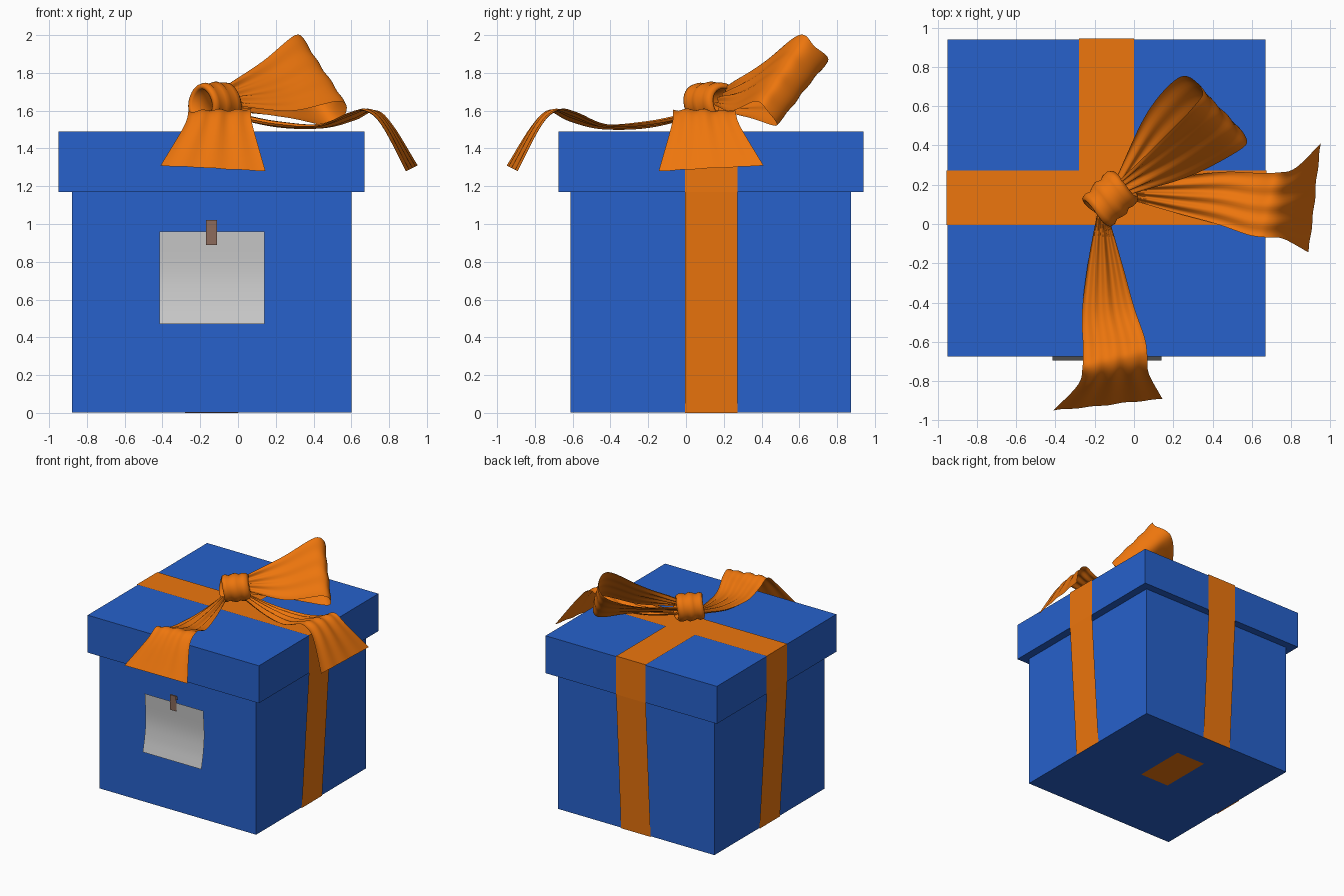
import bpy, bmesh, math
from mathutils import Vector, Matrix

if "Cube" in bpy.data.objects:
    bpy.data.objects.remove(bpy.data.objects["Cube"])


def material(name, color):
    m = bpy.data.materials.new(name)
    m.diffuse_color = (*color, 1)
    m.use_nodes = True
    m.node_tree.nodes["Principled BSDF"].inputs["Base Color"].default_value = m.diffuse_color
    return m


BLUE = material("blue_card", (0.02, 0.12, 0.6))
ORANGE = material("orange_ribbon", (0.85, 0.18, 0.004))
BROWN = material("brown_tape", (0.27, 0.15, 0.11))


def add(name, verts, faces, mat=None, smooth=False):
    me = bpy.data.meshes.new(name)
    me.from_pydata(verts, [], faces)
    if mat:
        me.materials.append(mat)
    ob = bpy.data.objects.new(name, me)
    bpy.context.collection.objects.link(ob)
    for p in me.polygons:
        p.use_smooth = smooth
    return ob


def box(name, lo, hi, mat):
    bm = bmesh.new()
    bmesh.ops.create_cube(bm, size=1)
    lo, hi = Vector(lo), Vector(hi)
    for v in bm.verts:
        v.co = Vector([(lo[i] + hi[i]) / 2 + v.co[i] * (hi[i] - lo[i]) for i in range(3)])
    ob = add(name, [], [], mat)
    bm.to_mesh(ob.data)
    bm.free()
    return ob


def spline(pts, steps):
    """Catmull-Rom curve through the points."""
    pts = [Vector(p) for p in pts]
    ext = [2 * pts[0] - pts[1]] + pts + [2 * pts[-1] - pts[-2]]
    out = []
    for i in range(len(pts) - 1):
        a, b, c, d = ext[i:i + 4]
        for k in range(steps):
            t = k / steps
            out.append(0.5 * (2 * b + (c - a) * t + (2 * a - 5 * b + 4 * c - d) * t * t
                              + (3 * b - a - 3 * c + d) * t ** 3))
    return out + [pts[-1]]


def grid_faces(rows, cols):
    return [(r * cols + c, r * cols + c + 1, (r + 1) * cols + c + 1, (r + 1) * cols + c)
            for r in range(rows - 1) for c in range(cols - 1)]


def cloth(name, edge_a, edge_b, fold, steps=6, cols=25):
    """Gathered ribbon between two edge curves, pleats strongest where narrow."""
    A, B = spline(edge_a, steps), spline(edge_b, steps)
    n = len(A)
    verts = []
    for r in range(n):
        side = B[r] - A[r]
        along = (A[min(r + 1, n - 1)] - A[max(r - 1, 0)]) + (B[min(r + 1, n - 1)] - B[max(r - 1, 0)])
        nor = side.cross(along).normalized()
        amp = fold * min(1, 0.2 / side.length) ** 1.5
        for c in range(cols):
            t = c / (cols - 1)
            w = math.sin(t * math.pi * 7) + 0.5 * math.sin(t * math.pi * 3 + 1)
            verts.append(A[r] + side * t + nor * amp * w)
    return add(name, verts, grid_faces(n, cols), ORANGE, True)


def strip(name, profile, axis, lo, hi, mat):
    """Flat band: (position, z) profile extruded along the axis."""
    verts = []
    for p, z in profile:
        for e in (lo, hi):
            verts.append((e, p, z) if axis == 0 else (p, e, z))
    return add(name, verts, grid_faces(len(profile), 2), mat)


# box and lid
box("box_body", (-0.88, -0.612, 0.003), (0.60, 0.873, 1.2), BLUE)
box("box_lid", (-0.95, -0.675, 1.17), (0.67, 0.94, 1.49), BLUE)

# flat ribbon bands, taut from lid rim to the foot of the box
strip("ribbon_band_across", [(-0.885, 0), (-0.954, 1.17), (-0.954, 1.495),
                             (0.674, 1.495), (0.674, 1.17), (0.605, 0)], 1, -0.005, 0.272, ORANGE)
strip("ribbon_band_back", [(0.0, 1.497), (0.944, 1.497), (0.944, 1.17), (0.878, 0)][::-1],
      0, -0.28, 0.0, ORANGE)
strip("ribbon_band_bottom", [(0.09, 0), (0.55, 0)], 0, -0.28, 0.0, ORANGE)

# knot: ridged hollow band whose axis runs along the diagonal
outer = [(-0.105, 0.088), (-0.1, 0.102), (-0.075, 0.108), (-0.05, 0.098), (-0.025, 0.108),
         (0.005, 0.114), (0.03, 0.101), (0.055, 0.11), (0.085, 0.108), (0.105, 0.092)]
ring = outer + [(0.1, 0.078), (-0.1, 0.074)]
SEG = 40
rot = Matrix.Translation((-0.12, 0.13, 1.64)) @ Matrix.Rotation(math.pi / 4, 4, 'Z')
kv = []
for s in range(SEG):
    a = 2 * math.pi * s / SEG
    for x, r in ring:
        x += 0.008 * math.sin(2 * a)
        kv.append(rot @ Vector((x, r * math.cos(a), r * math.sin(a))))
m = len(ring)
kf = [(s * m + i, s * m + (i + 1) % m, (s + 1) % SEG * m + (i + 1) % m, (s + 1) % SEG * m + i)
      for s in range(SEG) for i in range(m)]
knot = add("bow_knot", kv, [f[::-1] for f in kf], ORANGE, True)

# single bow loop: out along the upper sheet, round the end, back below
loop_a = [(-0.08, 0.22, 1.72), (0.13, 0.42, 1.86), (0.305, 0.60, 2.0), (0.345, 0.68, 1.94),
          (0.24, 0.75, 1.86), (0.07, 0.57, 1.76), (-0.09, 0.23, 1.66)]
loop_b = [(-0.02, 0.15, 1.63), (0.28, 0.24, 1.60), (0.53, 0.37, 1.65), (0.575, 0.43, 1.60),
          (0.50, 0.48, 1.52), (0.27, 0.34, 1.56), (-0.03, 0.16, 1.60)]
cloth("bow_loop", loop_a, loop_b, 0.010, 8)

# two tails, mirrored across the diagonal
tail_a = [(-0.04, 0.19, 1.58), (0.2, 0.235, 1.525), (0.45, 0.265, 1.512), (0.62, 0.26, 1.55),
          (0.73, 0.262, 1.60), (0.82, 0.285, 1.52), (0.95, 0.41, 1.31)]
tail_b = [(-0.04, 0.13, 1.58), (0.2, 0.06, 1.535), (0.42, 0.0, 1.525), (0.58, -0.055, 1.59),
          (0.67, -0.068, 1.605), (0.76, -0.075, 1.53), (0.89, -0.145, 1.28)]


def mirror(pts):
    return [(-y, -x, z) for x, y, z in pts]


cloth("bow_tail_right", tail_b, tail_a, 0.012)
cloth("bow_tail_front", mirror(tail_a), mirror(tail_b), 0.012)

# curled gift tag and the tape holding it
tag = spline([(-0.695, 0.47, 0), (-0.668, 0.6, 0), (-0.655, 0.75, 0), (-0.668, 0.96, 0)], 5)
tag_ob = strip("gift_tag", [(p.x, p.y) for p in tag], 0, -0.415, 0.14, None)
tag_ob.data.shade_smooth()
strip("tag_tape", [(-0.674, 0.89), (-0.677, 0.98), (-0.679, 1.02), (-0.665, 1.02), (-0.655, 0.98)],
      0, -0.17, -0.11, BROWN)

# consistent outward normals on the solid knot
bm = bmesh.new()
bm.from_mesh(knot.data)
bmesh.ops.recalc_face_normals(bm, faces=bm.faces)
bm.to_mesh(knot.data)
bm.free()
